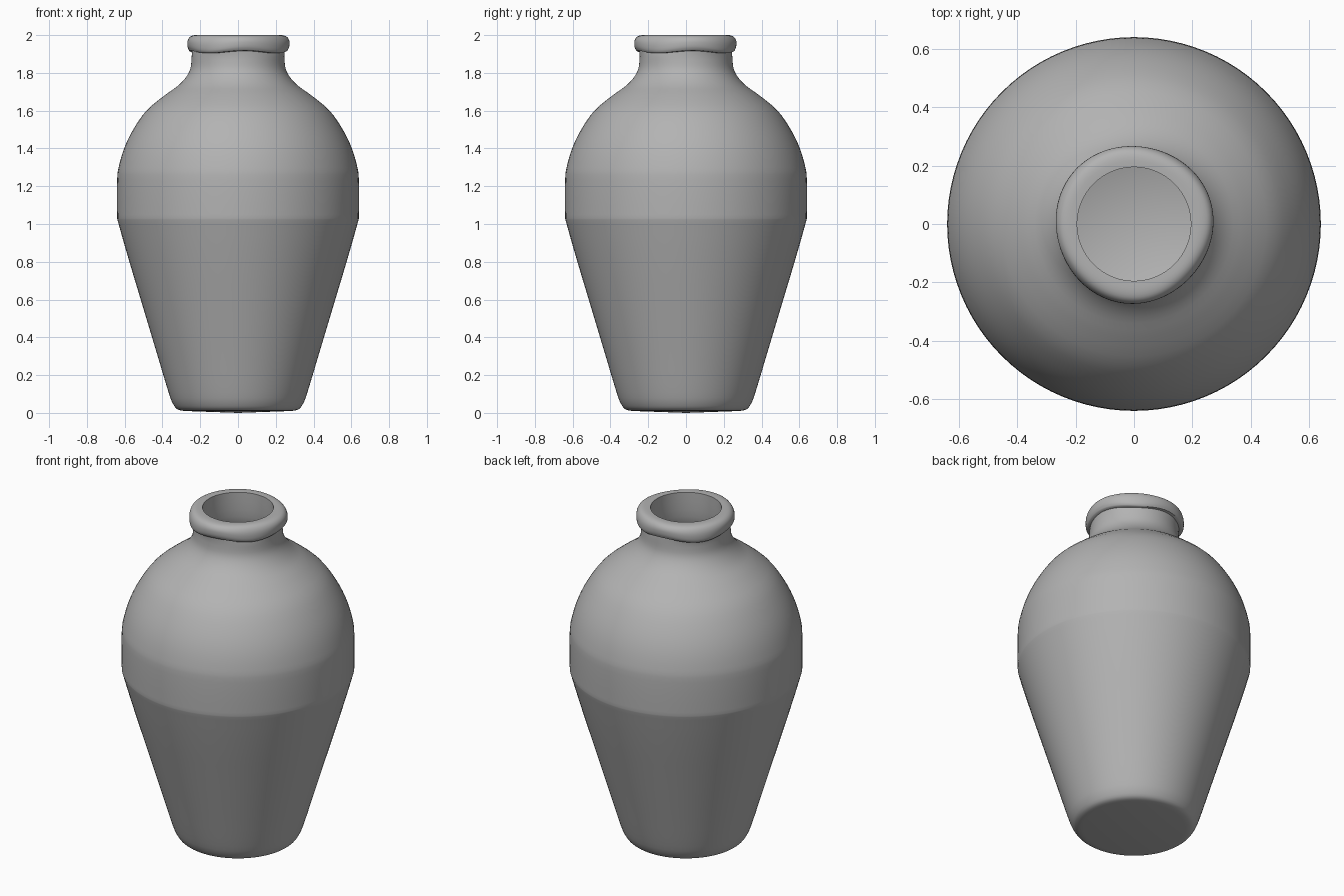
import bpy, bmesh, math
from mathutils import Vector

cube = bpy.data.objects.get("Cube")
if cube:
    bpy.data.objects.remove(cube, do_unlink=True)

SEGMENTS = 96

clay = bpy.data.materials.new("grey clay")
clay.use_nodes = True
GREY = (0.45, 0.45, 0.45, 1)
clay.diffuse_color = GREY
clay.node_tree.nodes["Principled BSDF"].inputs["Base Color"].default_value = GREY


def smooth_path(points, steps=3):
    """Catmull-Rom curve through the (radius, height) points."""
    pts = [Vector(p) for p in points]
    pts = [pts[0]] + pts + [pts[-1]]
    path = []
    for a, b, c, d in zip(pts, pts[1:], pts[2:], pts[3:]):
        for i in range(steps):
            t = i / steps
            path.append(0.5 * (2 * b + (c - a) * t + (2 * a - 5 * b + 4 * c - d) * t ** 2
                               + (3 * b - a - 3 * c + d) * t ** 3))
    return path + [pts[-1]]


def rim_wobble(r, z, angle):
    """Hand-thrown unevenness, confined to the outside of the lip."""
    weight = max(0, min(1, (z - 1.89) / 0.03)) * max(0, min(1, (r - 0.2) / 0.05))
    r += weight * 0.004 * math.sin(3 * angle + 0.6)
    z += weight * 0.010 * math.sin(4 * angle + 1) * min(1, (2.0 - z) / 0.05)
    return r, z


def lathe(name, profile):
    bm = bmesh.new()
    rings = []
    for r, z in profile:
        ring = []
        for i in range(SEGMENTS):
            a = math.tau * i / SEGMENTS
            rr, zz = rim_wobble(r, z, a)
            ring.append(bm.verts.new((rr * math.cos(a), rr * math.sin(a), zz)))
        rings.append(ring)
    for low, high in zip(rings, rings[1:]):
        for i in range(SEGMENTS):
            j = (i + 1) % SEGMENTS
            bm.faces.new((low[i], low[j], high[j], high[i]))
    # Close the underside and the inner floor, with a slight belly underneath
    for ring, height, flip in ((rings[0], 0.0, True), (rings[-1], profile[-1][1], False)):
        centre = bm.verts.new((0, 0, height))
        for i in range(SEGMENTS):
            pair = [ring[i], ring[(i + 1) % SEGMENTS]]
            bm.faces.new((pair[::-1] if flip else pair) + [centre])
    bmesh.ops.recalc_face_normals(bm, faces=bm.faces)
    mesh = bpy.data.meshes.new(name)
    bm.to_mesh(mesh)
    bm.free()
    mesh.materials.append(clay)
    obj = bpy.data.objects.new(name, mesh)
    bpy.context.collection.objects.link(obj)
    bpy.ops.object.select_all(action="DESELECT")
    obj.select_set(True)
    bpy.context.view_layer.objects.active = obj
    bpy.ops.object.shade_smooth_by_angle(angle=math.radians(50))


# Outside: foot, tapering body, belly band, shoulder, neck
body = smooth_path([(0.28, 0.01), (0.32, 0.018), (0.345, 0.05), (0.368, 0.11), (0.425, 0.3),
                    (0.515, 0.6), (0.575, 0.8), (0.632, 1.0), (0.64, 1.05), (0.64, 1.23),
                    (0.632, 1.3), (0.603, 1.4), (0.555, 1.5), (0.485, 1.6), (0.39, 1.68),
                    (0.32, 1.73), (0.277, 1.775), (0.253, 1.82), (0.246, 1.87), (0.245, 1.91)])
# Rolled lip, rounding over to the mouth
lip = smooth_path([(0.26, 1.912), (0.269, 1.93), (0.269, 1.965), (0.255, 1.99),
                   (0.23, 2.0), (0.195, 2.0)])
# Inside wall down to the floor
inside = smooth_path([(0.195, 1.98), (0.2, 1.85), (0.23, 1.77), (0.34, 1.66), (0.49, 1.53),
                      (0.57, 1.35), (0.59, 1.15), (0.57, 0.98), (0.46, 0.6), (0.33, 0.15),
                      (0.29, 0.07)])
lathe("vase", [tuple(p) for p in body + lip + inside])
